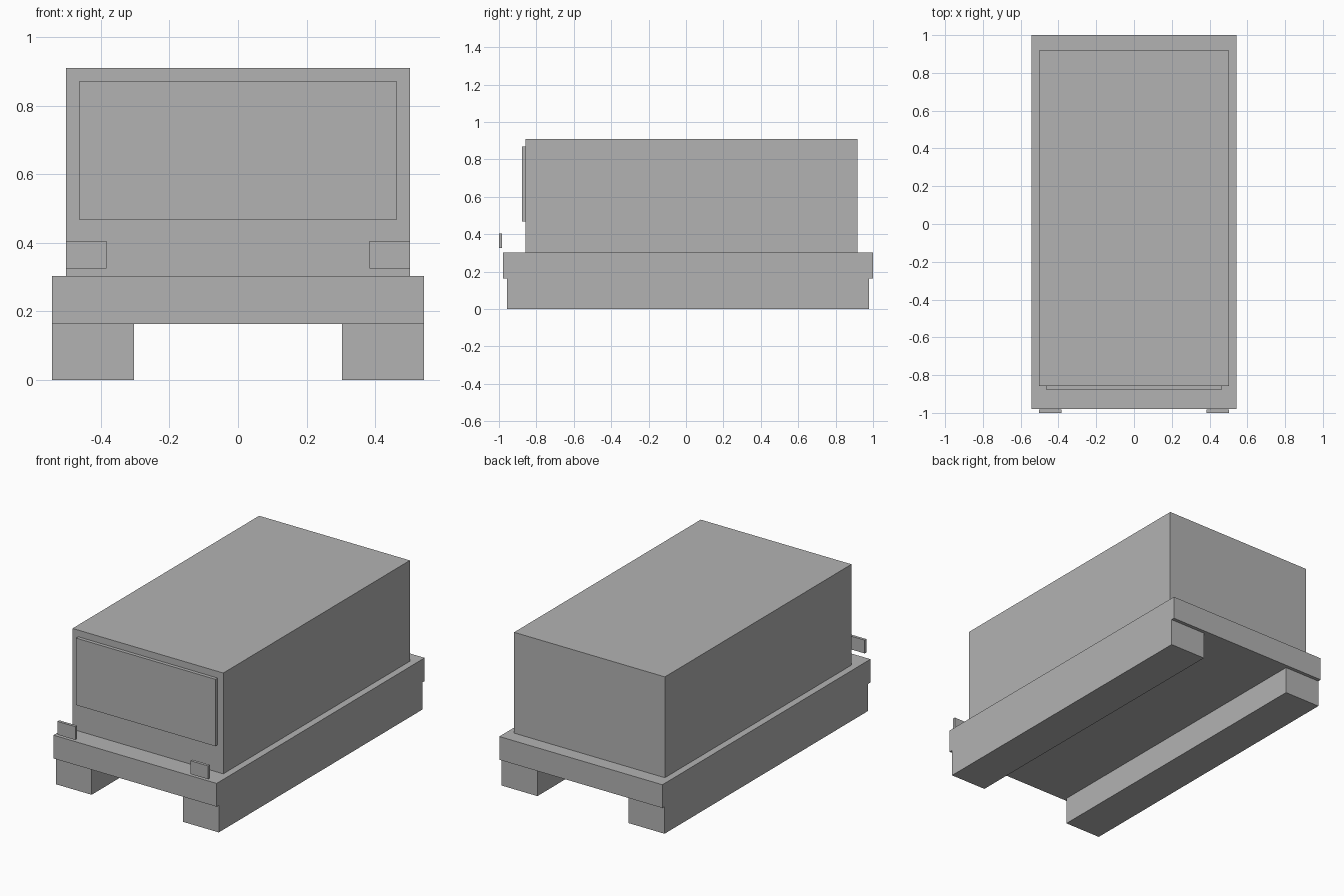
import bpy

if "Cube" in bpy.data.objects:
    bpy.data.objects.remove(bpy.data.objects["Cube"])

grey = bpy.data.materials.new("plain grey")
grey.diffuse_color = (0.45, 0.45, 0.45, 1)
grey.use_nodes = True
grey.node_tree.nodes["Principled BSDF"].inputs["Base Color"].default_value = grey.diffuse_color


def box(name, x, y, z):
    """Box spanning the (min, max) ranges given for each axis."""
    bpy.ops.mesh.primitive_cube_add(size=1, location=[(a + b) / 2 for a, b in (x, y, z)])
    ob = bpy.context.object
    ob.name = name
    ob.scale = [b - a for a, b in (x, y, z)]
    bpy.ops.object.transform_apply(location=False, rotation=False, scale=True)
    ob.data.materials.append(grey)
    return ob


# Main hull and the wider deck beneath it
box("deck", (-0.543, 0.543), (-0.979, 1.0), (0.163, 0.303))
box("body", (-0.502, 0.502), (-0.857, 0.918), (0.303, 0.91))

# Raised panel on the front
box("front_panel", (-0.464, 0.464), (-0.878, -0.857), (0.467, 0.87))

# Runners and front lamps, one on each side
for side, s in (("left", -1), ("right", 1)):
    box(side + "_runner", sorted((s * 0.304, s * 0.543)), (-0.958, 0.979), (0, 0.163))
    box(side + "_lamp", sorted((s * 0.383, s * 0.502)), (-1.0, -0.983), (0.325, 0.405))
